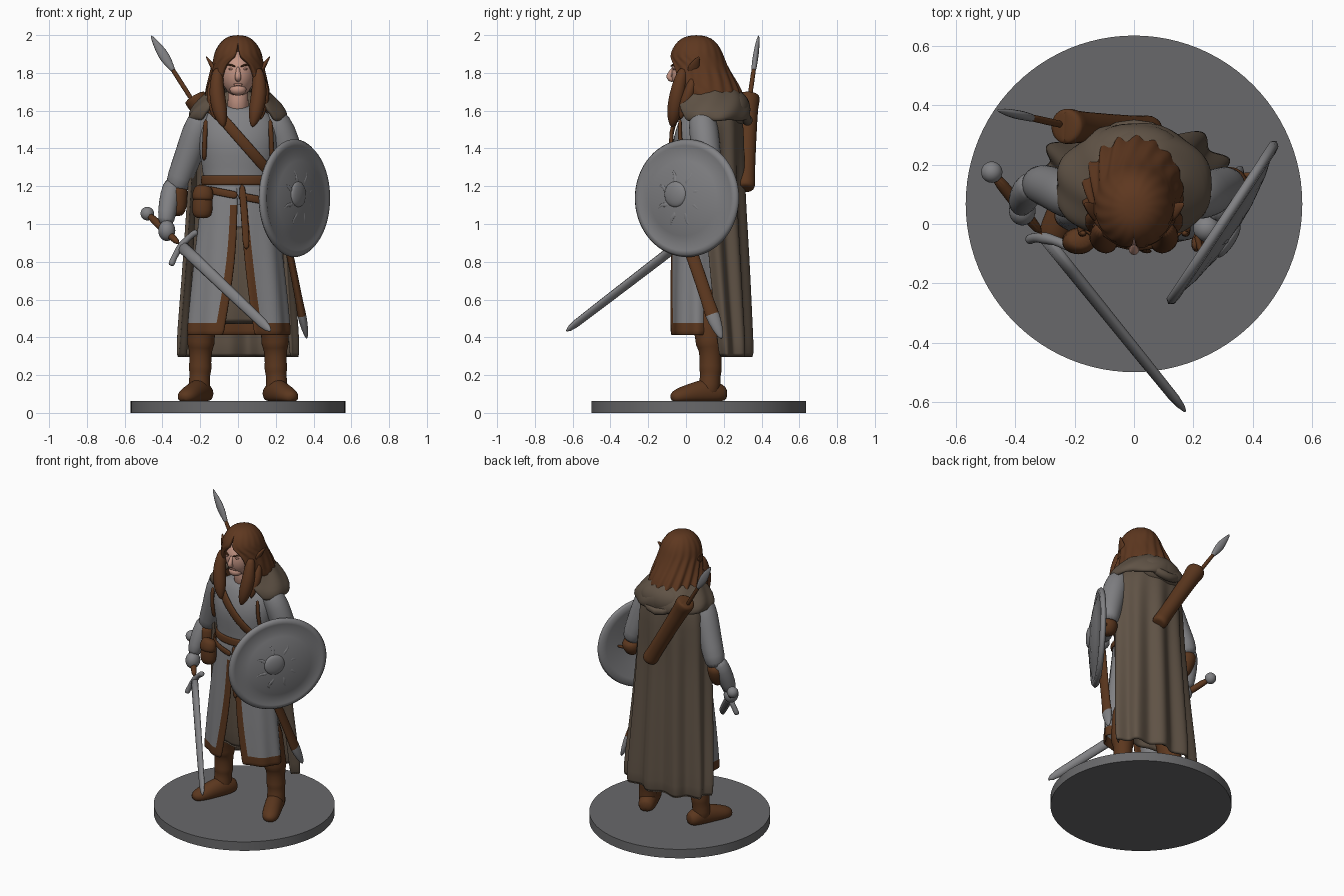
import bpy, bmesh, math
from mathutils import Vector, Matrix

def material(name, c):
    m = bpy.data.materials.new(name)
    m.diffuse_color = (*c, 1)
    return m

GREY = material("grey_cloth_and_steel", (.22, .22, .23))
STONE = material("dark_stone", (.14, .14, .145))
LEATHER = material("brown_leather", (.105, .038, .013))
HAIR = material("auburn_hair", (.112, .039, .014))
CLOAK = material("drab_cloak", (.115, .085, .06))
SKIN = material("skin", (.55, .3, .23))
LIP = material("lip", (.42, .21, .16))
PI = math.pi

def finish(name, bm, mats, subsurf=0, thick=0):
    bmesh.ops.remove_doubles(bm, verts=bm.verts, dist=1e-4)
    me = bpy.data.meshes.new(name)
    bm.to_mesh(me)
    bm.free()
    for m in mats:
        me.materials.append(m)
    for p in me.polygons:
        p.use_smooth = True
    ob = bpy.data.objects.new(name, me)
    bpy.context.collection.objects.link(ob)
    if thick:
        s = ob.modifiers.new("thickness", 'SOLIDIFY')
        s.thickness, s.offset = thick, -1
    if subsurf:
        s = ob.modifiers.new("smooth", 'SUBSURF')
        s.levels = s.render_levels = subsurf
    return ob

def drape(name, rows, mats, cols=48, k=0, phase=0, thick=0, rule=None):
    """Elliptical sheet; rows are (z, rx, ry, cy, left gap, right gap, fold), gaps at the front."""
    bm, grid = bmesh.new(), []
    for z, rx, ry, cy, ol, orr, amp in rows:
        row = []
        for j in range(cols + 1):
            a = -PI + ol + (2 * PI - ol - orr) * j / cols
            f = amp * math.sin(k * a + phase * z)
            row.append(bm.verts.new(((rx + f) * math.sin(a), cy + (ry + f) * math.cos(a), z)))
        grid.append(row)
    for i in range(len(rows) - 1):
        for j in range(cols):
            f = bm.faces.new((grid[i][j], grid[i][j+1], grid[i+1][j+1], grid[i+1][j]))
            if rule:
                f.material_index = rule(i, j)
    return finish(name, bm, mats, 1, thick)

def tube(name, pts, radii, mat, up=(0, 1, 0), n=12, subsurf=1, floor=None, rule=None, mats=None):
    """Elliptical tube along a path; radii are (side, up) pairs or single numbers."""
    bm, rings = bmesh.new(), []
    pts, up = [Vector(p) for p in pts], Vector(up)
    for i, p in enumerate(pts):
        t = (pts[min(i + 1, len(pts) - 1)] - pts[max(i - 1, 0)]).normalized()
        side = t.cross(up).normalized()
        nor = side.cross(t)
        r = radii[i] if isinstance(radii[i], tuple) else (radii[i], radii[i])
        ring = []
        for j in range(n):
            a = 2 * PI * j / n
            v = p + side * r[0] * math.cos(a) + nor * r[1] * math.sin(a)
            if floor is not None:
                v.z = max(v.z, floor)
            ring.append(bm.verts.new(v))
        rings.append(ring)
    for i in range(len(pts) - 1):
        for j in range(n):
            f = bm.faces.new((rings[i][j], rings[i][(j+1) % n], rings[i+1][(j+1) % n], rings[i+1][j]))
            if rule:
                f.material_index = rule(i)
    bm.faces.new(rings[0][::-1])
    last = bm.faces.new(rings[-1])
    if rule:
        last.material_index = rule(len(pts) - 2)
    bmesh.ops.recalc_face_normals(bm, faces=bm.faces)
    return finish(name, bm, mats or [mat], subsurf)

def ball(name, loc, r, mat):
    bm = bmesh.new()
    bmesh.ops.create_uvsphere(bm, u_segments=24, v_segments=16, radius=1)
    bmesh.ops.transform(bm, matrix=Matrix.Translation(loc) @ Matrix.Diagonal((*r, 1)), verts=bm.verts)
    return finish(name, bm, [mat])

# Base disc
bpy.ops.mesh.primitive_cylinder_add(vertices=96, radius=.568, depth=.062, location=(0, .068, .031))
base = bpy.context.object
base.name = "base"
base.data.materials.append(STONE)
bpy.ops.object.shade_smooth_by_angle()

# Tunic body and split skirt with leather trim
drape("tunic_body", [(1.63, 0, 0, .08, 0, 0, 0), (1.625, .09, .07, .08, 0, 0, 0), (1.58, .185, .1, .075, 0, 0, 0),
    (1.5, .21, .12, .065, 0, 0, 0), (1.42, .21, .135, .06, 0, 0, 0), (1.3, .19, .12, .06, 0, 0, 0),
    (1.22, .18, .115, .06, 0, 0, 0), (1.1, .19, .115, .06, 0, 0, 0)], [GREY])
drape("skirt", [(1.25, .182, .115, .06, .02, .02, 0), (1.1, .2, .125, .06, .01, .05, .001), (.95, .22, .132, .06, .03, .1, .003),
    (.8, .238, .14, .06, .07, .15, .004), (.62, .258, .147, .06, .16, .22, .006), (.455, .272, .15, .06, .26, .31, .007),
    (.41, .276, .152, .06, .28, .33, .007)], [GREY, LEATHER], 64, 9, 0, .018,
    lambda i, j: 1 if i == 5 or (i > 0 and (j < 2 or j > 61)) else 0)
drape("under_robe", [(1.0, .17, .09, .07, 0, 0, 0), (.7, .22, .1, .08, 0, 0, .004), (.46, .235, .1, .1, 0, 0, .008)],
      [CLOAK], 48, 10, 0, .015)

# Belts, chest strap, pouch
drape("belt", [(1.26, .192, .125, .06, 0, 0, 0), (1.25, .195, .128, .06, 0, 0, 0), (1.215, .196, .129, .06, 0, 0, 0),
    (1.205, .193, .126, .06, 0, 0, 0)], [LEATHER], thick=.015)
ring = [(.205 * math.sin(2 * PI * i / 32), .06 - .136 * math.cos(2 * PI * i / 32),
         1.15 - .04 * math.sin(2 * PI * i / 32)) for i in range(33)]
tube("sword_belt", ring, [(.008, .022)] * 33, LEATHER, (0, 0, 1), 8)
tube("chest_strap", [(-.17, .04, 1.63), (-.1, -.045, 1.58), (-.05, -.07, 1.52), (.02, -.084, 1.44), (.1, -.065, 1.35),
    (.16, -.015, 1.28), (.2, .06, 1.22)], [(.03, .012)] * 7, LEATHER, n=10)
tube("belt_tail", [(.02, -.075, 1.22), (.03, -.085, 1.1), (.04, -.09, .95), (.045, -.095, .86)],
     [(.02, .007)] * 4, LEATHER, n=8)
tube("pouch", [(-.18, -.045, 1.2), (-.184, -.05, 1.18), (-.188, -.055, 1.1), (-.19, -.055, 1.05), (-.19, -.05, 1.03)],
     [(.04, .03), (.05, .04), (.058, .045), (.055, .042), (.035, .025)], LEATHER)
tube("pouch_flap", [(-.18, -.05, 1.205), (-.184, -.057, 1.18), (-.188, -.064, 1.13), (-.188, -.066, 1.12)],
     [(.04, .03), (.056, .042), (.062, .044), (.04, .03)], LEATHER)
for s in (-1, 1):
    tube("armhole_trim", [(s * .17, -.03, 1.56), (s * .175, -.035, 1.48), (s * .178, -.025, 1.4), (s * .18, 0, 1.33)],
         [(.014, .012)] * 4, LEATHER, n=8)

# Cloak and hood
drape("cloak", [(1.66, .15, .13, .12, 1.3, 1.3, 0), (1.57, .23, .18, .12, 1.3, 1.3, .003), (1.45, .25, .188, .115, 1.35, 1.35, .007),
    (1.2, .255, .182, .12, 1.4, 1.4, .013), (.95, .27, .18, .135, 1.4, 1.4, .016), (.7, .285, .172, .155, 1.4, 1.4, .018),
    (.45, .305, .156, .18, 1.4, 1.4, .02), (.29, .312, .148, .195, 1.4, 1.4, .021)], [CLOAK], 80, 10, 0, .02)
drape("hood_cowl", [(1.735, .11, .12, .11, .7, .7, .003), (1.72, .14, .15, .12, .65, .65, .005), (1.68, .185, .185, .13, .6, .6, .007),
    (1.63, .235, .208, .13, .62, .62, .008), (1.585, .268, .213, .13, .75, .75, .008), (1.545, .265, .205, .13, .85, .85, .006)],
    [CLOAK], 56, 8, 35, .025)
ball("hood_bag", (0, .25, 1.61), (.16, .09, .1), CLOAK)
tube("hood_fold", [(-.19, .2, 1.66), (-.11, .31, 1.58), (0, .335, 1.53), (.11, .31, 1.58), (.19, .2, 1.66)],
     [.015, .026, .03, .026, .015], CLOAK, (0, 0, 1))

# Legs and boots
for s, side in ((-1, "right"), (1, "left")):
    tube(side + "_boot_shaft", [(s * .16, .1, .7), (s * .19, .11, .45), (s * .195, .12, .41), (s * .197, .125, .36), (s * .198, .13, .34),
        (s * .2, .13, .26), (s * .2, .13, .235), (s * .202, .13, .2), (s * .205, .125, .16), (s * .205, .12, .075)],
        [.085, .078, .072, .076, .062, .058, .063, .054, .058, .062], LEATHER, n=16)
    tube(side + "_boot_foot", [(s * .165, .212, .1), (s * .175, .19, .1), (s * .2, .12, .11), (s * .232, .05, .1),
        (s * .263, -.02, .09), (s * .285, -.06, .083), (s * .292, -.078, .075)],
        [(.03, .035), (.055, .05), (.06, .08), (.058, .065), (.058, .05), (.044, .036), (.015, .018)],
        LEATHER, (0, 0, 1), 16, floor=.062)

# Arms
tube("right_sleeve", [(-.15, .08, 1.58), (-.185, .085, 1.57), (-.22, .095, 1.49), (-.262, .115, 1.36), (-.31, .135, 1.24), (-.33, .135, 1.17)],
     [.04, .072, .08, .074, .07, .06], GREY, n=16)
tube("right_elbow_cuff", [(-.325, .135, 1.2), (-.325, .13, 1.16), (-.318, .115, 1.09), (-.318, .1, 1.04)],
     [.055, .062, .05, .03], LEATHER, n=16)
tube("right_bracer", [(-.34, .14, 1.24), (-.358, .115, 1.16), (-.378, .075, 1.05), (-.382, .06, .99)], [.045, .058, .05, .04], GREY)
ball("right_hand", (-.377, .045, .965), (.045, .05, .055), GREY)
tube("left_sleeve", [(.15, .08, 1.58), (.185, .085, 1.57), (.23, .095, 1.49), (.272, .11, 1.36), (.31, .13, 1.24), (.325, .13, 1.18)],
     [.04, .072, .082, .076, .068, .06], GREY, n=16)
tube("left_elbow_cuff", [(.325, .14, 1.2), (.325, .13, 1.15), (.31, .11, 1.09)], [.06, .066, .045], LEATHER, n=16)
tube("left_bracer", [(.33, .15, 1.17), (.3, .08, 1.14), (.26, .01, 1.13)], [.05, .05, .04], GREY, (0, 0, 1))
ball("left_hand", (.245, -.015, 1.13), (.045, .045, .045), GREY)

# Sword along one axis: pommel, grip, guard, blade
a, b = Vector((-.48, .175, 1.055)), Vector((.172, -.632, .435))
g = Vector((.13, -.022, .17)).normalized()
at = lambda t: a.lerp(b, t)
flat = (b - a).cross(g).normalized()
ball("sword_pommel", a, (.036, .036, .036), GREY)
tube("sword_grip", [at(0), at(.1), at(.27)], [.02, .024, .02], LEATHER, n=10)
hub, d = at(.275), (b - a).normalized()
tube("sword_guard", [hub + g * s + d * e for s, e in ((-.115, .03), (-.1, .02), (-.05, .004), (0, 0), (.05, .004), (.1, .02), (.115, .03))],
     [.016, .019, .015, .024, .015, .019, .016], GREY, flat, 10)
tube("sword_blade", [at(.27), at(.4), at(.75), at(.94), at(.98), b], [(.033, .018), (.032, .018), (.029, .016), (.026, .014), (.018, .01), (.005, .004)],
     GREY, flat, 8, 0)

# Scabbard with steel tip
tube("scabbard", [(.2, -.08, 1.16), (.235, -.03, 1.0), (.28, .04, .82), (.33, .125, .56), (.335, .135, .53), (.355, .17, .44), (.365, .19, .39)],
     [(.02, .035), (.02, .036), (.02, .036), (.02, .034), (.026, .042), (.02, .03), (.004, .008)], None, (0, 1, 0), 12,
     rule=lambda i: int(i > 3), mats=[LEATHER, GREY])

# Shield: lathed dome, rim, boss and rays
M = Matrix.Translation((.297, .006, 1.137)) @ Vector((.83, -.55, 0)).to_track_quat('Z', 'Y').to_matrix().to_4x4()
profile = [(0, .058), (.1, .052), (.2, .036), (.265, .016), (.278, .022), (.3, .018), (.312, .002), (.3, -.014), (.26, -.01), (.15, .016), (0, .028)]
bm = bmesh.new()
vs = [bm.verts.new((r, 0, h)) for r, h in profile]
es = [bm.edges.new(p) for p in zip(vs, vs[1:])]
bmesh.ops.spin(bm, geom=vs + es, cent=(0, 0, 0), axis=(0, 0, 1), angle=2 * PI, steps=64)
bmesh.ops.remove_doubles(bm, verts=bm.verts, dist=1e-4)
bmesh.ops.recalc_face_normals(bm, faces=bm.faces)
bmesh.ops.transform(bm, matrix=M @ Matrix.Scale(1.06, 4, (1, 0, 0)), verts=bm.verts)
finish("shield", bm, [GREY])
ball("shield_boss", (0, 0, 0), (.068, .068, .022), GREY).matrix_world = M @ Matrix.Translation((-.04, .02, .052))
for i in range(8):
    t = 2 * PI * i / 8 + .3
    ray = [M @ Vector((-.01 + r * math.cos(t + w), r * math.sin(t + w), .05 - .4 * r * r))
           for r, w in ((.075, 0), (.1, .12), (.125, -.05), (.165, .08))]
    tube("shield_ray", ray, [(.012, .006), (.016, .01), (.012, .008), (.003, .003)], GREY, (.83, -.55, 0), 8)
tube("shield_grip", [M @ Vector((x, 0, z)) for x, z in ((-.13, .02), (-.1, -.05), (0, -.06), (.15, -.06), (.2, .01))],
     [.012] * 5, LEATHER, (0, 0, 1), 8)

# Quiver and javelin on the back
qa, qb = Vector((-.235, .33, 1.68)), Vector((.06, .315, 1.19))
q = lambda t: qa.lerp(qb, t)
tube("quiver", [q(.06), q(0), q(0), q(.03), q(.1), q(.12), q(.9), q(.93), q(1), q(1.01)],
     [.03, .045, .058, .062, .06, .053, .047, .053, .05, .03], LEATHER, n=16)
tip = Vector((-.462, .385, 2.0))
j = lambda t: tip.lerp(Vector((-.22, .33, 1.62)), t)
tube("javelin_shaft", [j(.35), j(.7), j(1)], [.013] * 3, LEATHER, n=10)
tube("javelin_head", [tip, j(.1), j(.27), j(.38), j(.46), j(.5)], [(.003, .003), (.018, .012), (.033, .017), (.026, .016), (.016, .015), (.014, .014)],
     GREY, n=8)

# Head and face
tube("neck", [(0, .06, 1.58), (0, .05, 1.66), (0, .04, 1.75)], [.065, .055, .055], SKIN)
ball("face", (0, .025, 1.795), (.088, .102, .12), SKIN)
ball("chin", (0, -.03, 1.712), (.044, .036, .032), SKIN)
tube("nose", [(0, -.062, 1.835), (0, -.078, 1.805), (0, -.094, 1.78), (0, -.085, 1.768), (0, -.06, 1.762)],
     [.008, .012, .018, .018, .012], SKIN, (1, 0, 0))
ball("mouth", (0, -.062, 1.738), (.024, .008, .007), LIP)
for s in (-1, 1):
    tube("eyebrow", [(s * .012, -.08, 1.832), (s * .04, -.073, 1.845), (s * .065, -.054, 1.84)], [.005, .006, .003], HAIR, (0, 0, 1), 8)
    ball("eye", (s * .036, -.062, 1.82), (.014, .008, .006), LIP)
    tube("ear", [(s * .11, .03, 1.79), (s * .132, .04, 1.83), (s * .15, .055, 1.86), (s * .17, .07, 1.888)],
         [(.014, .03), (.014, .032), (.01, .02), (.003, .004)], HAIR)

# Hair: parted cap widening into waves, plus front locks
drape("hair", [(2.0, 0, 0, .055, 0, 0, 0), (1.995, .05, .055, .055, 0, 0, 0), (1.97, .088, .1, .055, 0, 0, .001),
    (1.925, .118, .13, .055, .02, .02, .002), (1.885, .13, .143, .057, .08, .08, .003), (1.86, .135, .148, .062, .42, .42, .004),
    (1.81, .144, .158, .075, .6, .6, .006), (1.76, .155, .172, .09, .65, .65, .009), (1.71, .165, .185, .105, .75, .75, .012),
    (1.66, .172, .19, .115, .9, .9, .013), (1.61, .165, .18, .125, 1.1, 1.1, .012), (1.57, .14, .15, .14, 1.3, 1.3, .008)],
    [HAIR], 72, 17, 30, .025)
for s in (-1, 1):
    tube("front_lock", [(s * .105, -.01, 1.83), (s * .112, -.03, 1.76), (s * .112, -.045, 1.69), (s * .1, -.058, 1.62),
        (s * .088, -.068, 1.56), (s * .075, -.075, 1.51)], [.025, .036, .043, .043, .034, .008], HAIR, n=14)
    tube("side_lock", [(s * .125, .04, 1.78), (s * .14, .02, 1.7), (s * .13, -.015, 1.62), (s * .12, -.03, 1.55)],
         [.02, .033, .03, .006], HAIR)
